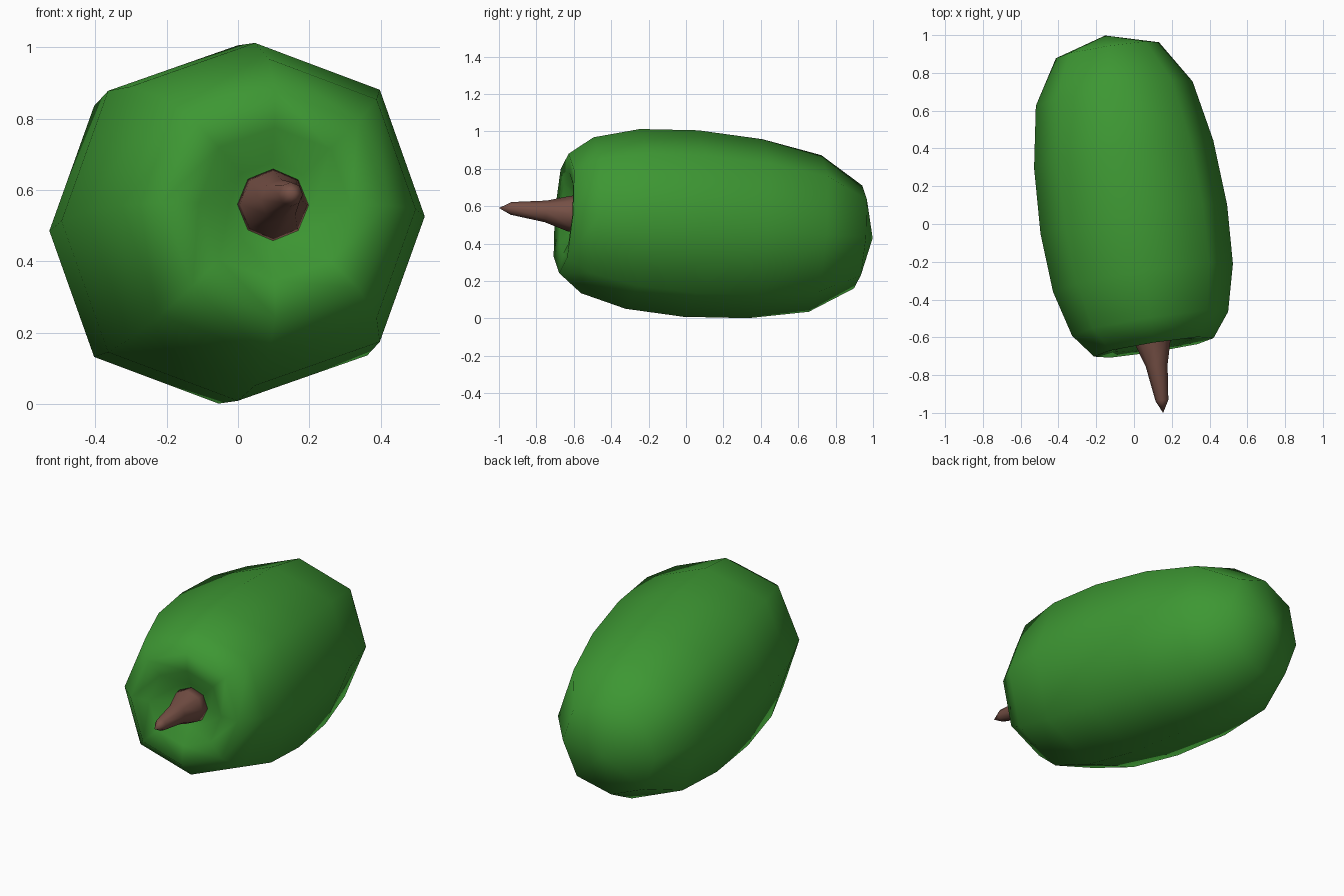
import bpy, bmesh, math
from mathutils import Vector

if "Cube" in bpy.data.objects:
    bpy.data.objects.remove(bpy.data.objects["Cube"])

SIDES = 8
AXIS = Vector((-0.156, 1.0, -0.08))   # the fruit lies slightly askew


def material(name, rgb):
    m = bpy.data.materials.new(name)
    m.diffuse_color = (*rgb, 1.0)
    m.use_nodes = True
    m.node_tree.nodes["Principled BSDF"].inputs["Base Color"].default_value = m.diffuse_color
    return m


def loft(name, rings, start, end, mat, diagonal=1.0):
    """Skin octagonal rings (centre, radius, direction), closed by two poles."""
    bm = bmesh.new()
    loops = []
    for centre, radius, direction in rings:
        d = Vector(direction).normalized()
        u = (Vector((1, 0, 0)) - d * d.x).normalized()
        v = u.cross(d)
        loop = []
        for i in range(SIDES):
            a = math.tau * i / SIDES
            r = radius * (diagonal if i % 2 else 1.0)
            loop.append(bm.verts.new(Vector(centre) + (u * math.cos(a) + v * math.sin(a)) * r))
        loops.append(loop)
    first, last = bm.verts.new(start), bm.verts.new(end)
    for i in range(SIDES):
        j = (i + 1) % SIDES
        for a, b in zip(loops, loops[1:]):
            bm.faces.new((a[i], a[j], b[j], b[i]))
        bm.faces.new((first, loops[0][j], loops[0][i]))
        bm.faces.new((last, loops[-1][i], loops[-1][j]))
    bmesh.ops.recalc_face_normals(bm, faces=bm.faces[:])
    for f in bm.faces:
        f.smooth = True
    mesh = bpy.data.meshes.new(name)
    bm.to_mesh(mesh)
    bm.free()
    mesh.materials.append(mat)
    obj = bpy.data.objects.new(name, mesh)
    bpy.context.collection.objects.link(obj)
    return obj


def on_axis(y):
    return Vector((0.003, 0.0, 0.509)) + AXIS * y


# Fruit body: profile of (y along axis, radius) from stem dimple to blunt end
profile = [(-0.585, 0.12), (-0.64, 0.215), (-0.653, 0.32), (-0.528, 0.418),
           (-0.285, 0.482), (0.025, 0.50), (0.37, 0.48), (0.69, 0.42), (0.92, 0.276)]
loft("fruit_body", [(on_axis(y), r, AXIS) for y, r in profile],
     on_axis(-0.575), on_axis(0.998), material("leaf green", (0.047, 0.31, 0.033)), 1.04)

# Stem: tapers and bends out of the dimple
stem = [((0.098, -0.575, 0.558), 0.102, AXIS),
        ((0.10, -0.625, 0.56), 0.095, AXIS),
        ((0.12, -0.75, 0.572), 0.058, (-0.1, 1, -0.1)),
        ((0.148, -0.935, 0.588), 0.034, (-0.1, 1, -0.08))]
loft("stem", stem, (0.097, -0.57, 0.558), (0.154, -1.0, 0.59),
     material("stem brown", (0.18, 0.08, 0.06)))
